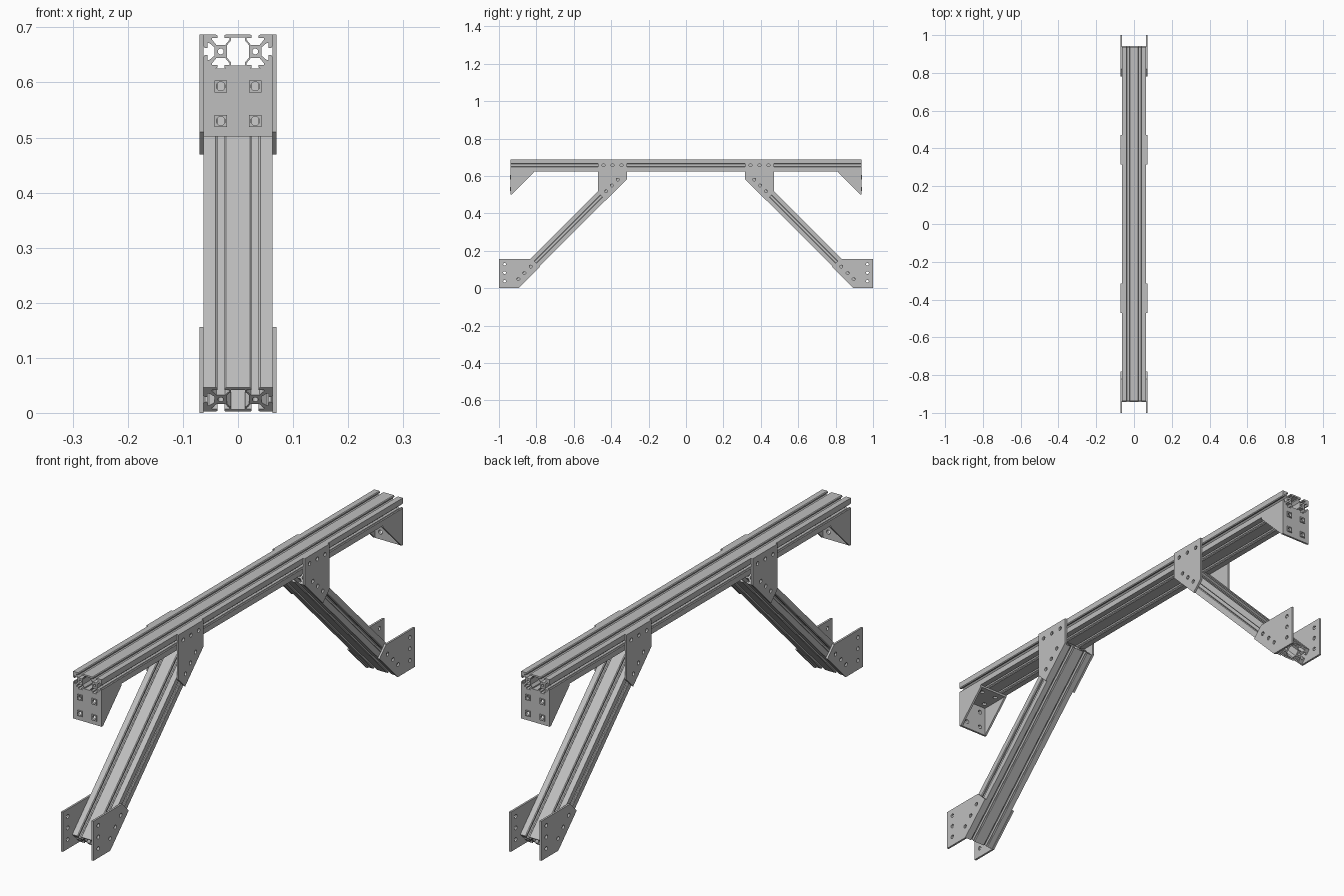
import bpy, bmesh, math
from mathutils import Matrix, Vector

if "Cube" in bpy.data.objects:
    bpy.data.objects.remove(bpy.data.objects["Cube"], do_unlink=True)

metal = bpy.data.materials.new("aluminium grey")
metal.use_nodes = True
COLOUR = (0.52, 0.52, 0.52, 1)
metal.diffuse_color = COLOUR
metal.node_tree.nodes["Principled BSDF"].inputs["Base Color"].default_value = COLOUR

MM = 1 / 640          # one modelling millimetre
HALF_W = 40 * MM      # half width of the profile
THICK = 5 * MM        # sheet thickness
BEAM_LOW, BEAM_TOP = 0.625, 0.6875
END = 0.9375          # half length of the beam
TURN = {"front": Matrix.Identity(4), "back": Matrix.Rotation(math.pi, 4, 'Z')}


def frame(origin, x, y):
    """Matrix whose local X and Y follow the given directions."""
    x, y = Vector(x).normalized(), Vector(y).normalized()
    m = Matrix((x, y, x.cross(y))).transposed().to_4x4()
    m.translation = origin
    return m


def circle(cx, cy, r, n=20):
    return [(cx + r * math.cos(math.tau * i / n), cy + r * math.sin(math.tau * i / n))
            for i in range(n)]


def box(cx, cy, w, h):
    return [(cx - w, cy - h), (cx + w, cy - h), (cx + w, cy + h), (cx - w, cy + h)]


def extrude(name, loops, depth, matrix):
    """Extrude an outline with holes along local Z, centred."""
    curve = bpy.data.curves.new(name, 'CURVE')
    curve.dimensions, curve.fill_mode = '2D', 'BOTH'
    curve.extrude = depth / 2
    for loop in loops:
        spline = curve.splines.new('POLY')
        spline.points.add(len(loop) - 1)
        for p, (x, y) in zip(spline.points, loop):
            p.co = (x, y, 0, 1)
        spline.use_cyclic_u = True
    temp = bpy.data.objects.new(name, curve)
    mesh = bpy.data.meshes.new_from_object(temp)
    bpy.data.objects.remove(temp)
    bpy.data.curves.remove(curve)
    bm = bmesh.new()
    bm.from_mesh(mesh)
    bmesh.ops.remove_doubles(bm, verts=bm.verts, dist=1e-5)
    bmesh.ops.recalc_face_normals(bm, faces=bm.faces)
    for f in bm.faces:
        f.smooth = False
        f.material_index = 0
    bm.to_mesh(mesh)
    bm.free()
    mesh.transform(matrix)
    mesh.name = name
    mesh.materials.clear()
    mesh.materials.append(metal)
    obj = bpy.data.objects.new(name, mesh)
    bpy.context.collection.objects.link(obj)
    return obj


# Double T-slot profile: six slots walked clockwise around the rectangle
half_slot = [(6, 0), (4.1, 1.5), (4.1, 4.5), (10, 4.5), (10, 6.5), (5, 12.5)]
slot = [(-u, d) for u, d in half_slot] + [(u, d) for u, d in reversed(half_slot)]


def slot_at(cx, cy, along, inward):
    return [(cx + u * along[0] + d * inward[0], cy + u * along[1] + d * inward[1])
            for u, d in slot]


outline = [(-40, 20)]
outline += slot_at(-20, 20, (1, 0), (0, -1)) + slot_at(20, 20, (1, 0), (0, -1))
outline += [(40, 20)] + slot_at(40, 0, (0, -1), (-1, 0)) + [(40, -20)]
outline += slot_at(20, -20, (-1, 0), (0, 1)) + slot_at(-20, -20, (-1, 0), (0, 1))
outline += [(-40, -20)] + slot_at(-40, 0, (0, 1), (1, 0))
quarter = [(8, 16), (8, 13), (13, 7)]
cavity = (quarter + [(x, -y) for x, y in reversed(quarter)]
          + [(-x, -y) for x, y in quarter] + [(-x, y) for x, y in reversed(quarter)])
profile = [[(x * MM, y * MM) for x, y in loop]
           for loop in (outline, cavity, circle(-20, 0, 3.4), circle(20, 0, 3.4))]

# Top beam
extrude("top_beam", profile, 2 * END,
        frame((0, 0, (BEAM_LOW + BEAM_TOP) / 2), (1, 0, 0), (0, 0, 1)))

# Side plate outlines in (y, z), with their bolt holes
HOLE = 0.0075
foot_plate = [[(-1, 0), (-0.895, 0), (-0.78, 0.115), (-0.821, 0.156), (-1, 0.156)]]
foot_plate += [circle(-0.97, z, HOLE) for z in (0.037, 0.083, 0.128)]
foot_plate += [circle(y, y + 0.945, HOLE) for y in (-0.896, -0.864, -0.83)]
top_plate = [[(-0.47, BEAM_TOP), (-0.47, 0.51), (-0.429, 0.469), (-0.315, 0.583),
              (-0.315, BEAM_TOP)]]
top_plate += [circle(y, 0.657, HOLE) for y in (-0.441, -0.393, -0.345)]
top_plate += [circle(y, y + 0.945, HOLE) for y in (-0.427, -0.396, -0.365)]

# Corner bracket pieces
BOLT = 20 * MM
SIZE = 0.123
seats = [(x, y) for x in (-BOLT, BOLT) for y in (0.032, 0.095)]
flange = [box(0, SIZE / 2, HALF_W, SIZE / 2)] + [circle(x, y, 0.008) for x, y in seats]
tip = THICK
gusset = [[(-END + tip, BEAM_LOW - tip), (-END + SIZE, BEAM_LOW - tip),
           (-END + tip, BEAM_LOW - SIZE)]]

for end, turn in TURN.items():
    # Sloping leg, cut square at both ends
    low, high = Vector((0, -0.920, 0.024)), Vector((0, -0.342, 0.603))
    leg = frame((low + high) / 2, (1, 0, 0), (0, -1, 1))
    extrude(end + "_leg", profile, (high - low).length, turn @ leg)

    for side, s in (("left", 1), ("right", -1)):
        # Joining plates on both faces of the profiles
        outer = frame((s * (HALF_W + THICK / 2), 0, 0), (0, 1, 0), (0, 0, 1))
        extrude(f"{end}_{side}_foot_plate", foot_plate, THICK, turn @ outer)
        extrude(f"{end}_{side}_top_plate", top_plate, THICK, turn @ outer)
        # Triangular bracket cheeks
        inner = frame((s * (HALF_W - THICK / 2), 0, 0), (0, 1, 0), (0, 0, 1))
        extrude(f"{end}_{side}_bracket_cheek", gusset, THICK, turn @ inner)

    # Bracket flanges: one flush with the beam end, one under the beam
    upright = frame((0, -END + THICK / 2, BEAM_LOW), (1, 0, 0), (0, 0, -1))
    extrude(end + "_bracket_upright", flange, THICK, turn @ upright)
    flat = frame((0, -END, BEAM_LOW - THICK / 2), (1, 0, 0), (0, 1, 0))
    extrude(end + "_bracket_flat", flange, THICK, turn @ flat)

    # Raised square seats around the bolt holes
    for i, (x, y) in enumerate(seats):
        seat = frame((x, -END - 0.002, BEAM_LOW - y), (1, 0, 0), (0, 0, 1))
        extrude(f"{end}_bolt_seat_{i + 1}", [box(0, 0, 0.011, 0.011), circle(0, 0, 0.008)],
                0.004, turn @ seat)
